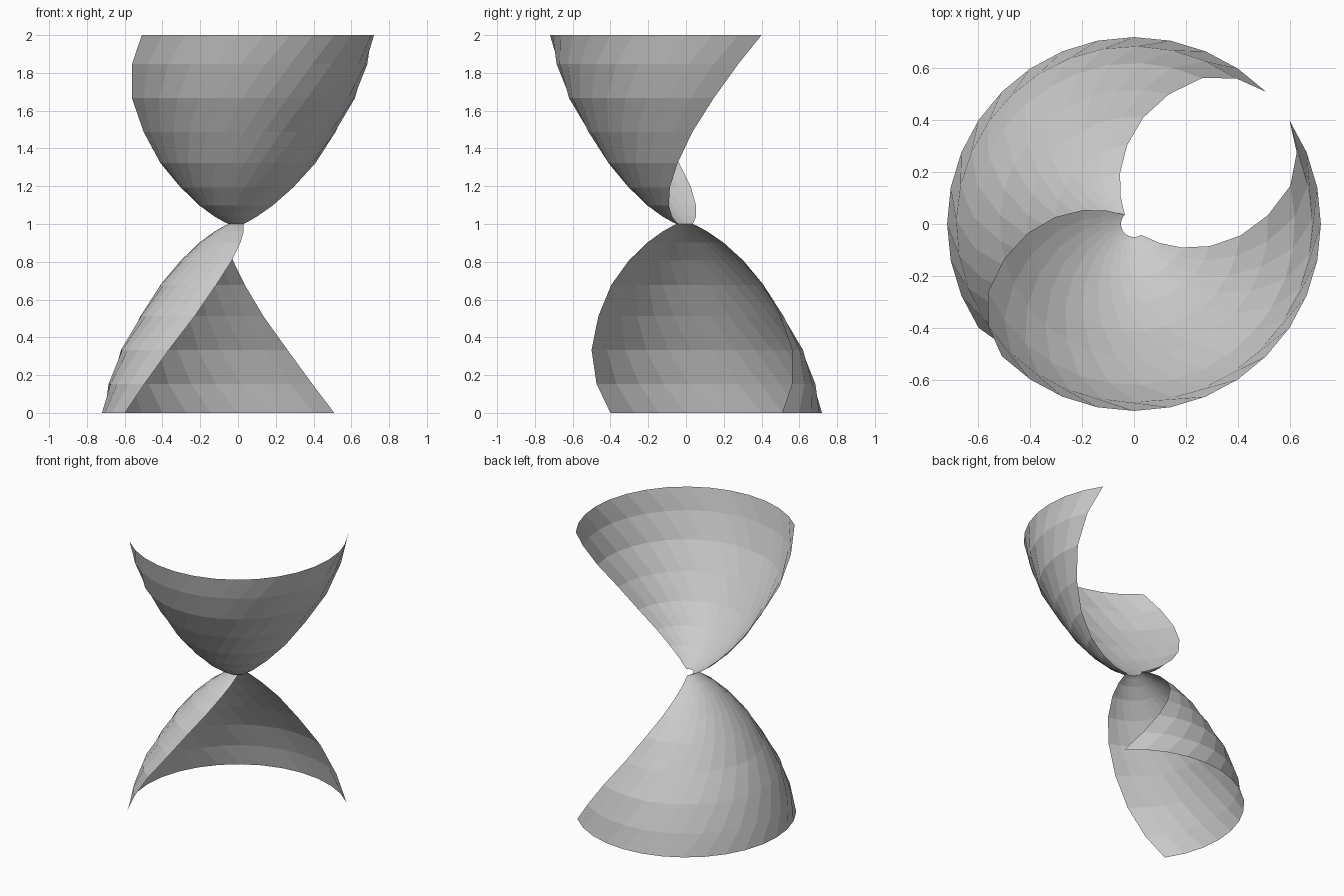
import bpy
import bmesh
from math import radians, cos, sin

cube = bpy.data.objects.get("Cube")
if cube:
    bpy.data.objects.remove(cube, do_unlink=True)

# Flat grey material
grey = bpy.data.materials.new("light grey")
grey.use_nodes = True
colour = (0.6, 0.6, 0.6, 1)
grey.diffuse_color = colour
grey.node_tree.nodes["Principled BSDF"].inputs["Base Color"].default_value = colour

# Half profile from the neck outwards: radius, height above the neck
half = [(0.05, 0), (0.072, 0.01), (0.125, 0.04), (0.205, 0.098), (0.305, 0.194),
        (0.412, 0.322), (0.517, 0.487), (0.62, 0.667), (0.685, 0.846), (0.72, 1)]
profile = [(r, 1 - h) for r, h in reversed(half)] + [(r, 1 + h) for r, h in half[1:]]

# Half-ring swept up the profile, turning a little at every level
STEP = 360 / 32
TWIST = 180 / (len(profile) - 1)
bm = bmesh.new()
rows = []
for level, (r, z) in enumerate(profile):
    start = 45 + TWIST * level
    angles = [radians(start + STEP * i) for i in range(16)]
    rows.append([bm.verts.new((r * cos(a), r * sin(a), z)) for a in angles])
for low, high in zip(rows, rows[1:]):
    for i in range(len(low) - 1):
        bm.faces.new((low[i], low[i + 1], high[i + 1], high[i]))

mesh = bpy.data.meshes.new("twisted_shell")
bm.to_mesh(mesh)
bm.free()
mesh.materials.append(grey)
shell = bpy.data.objects.new("twisted_shell", mesh)
bpy.context.collection.objects.link(shell)
